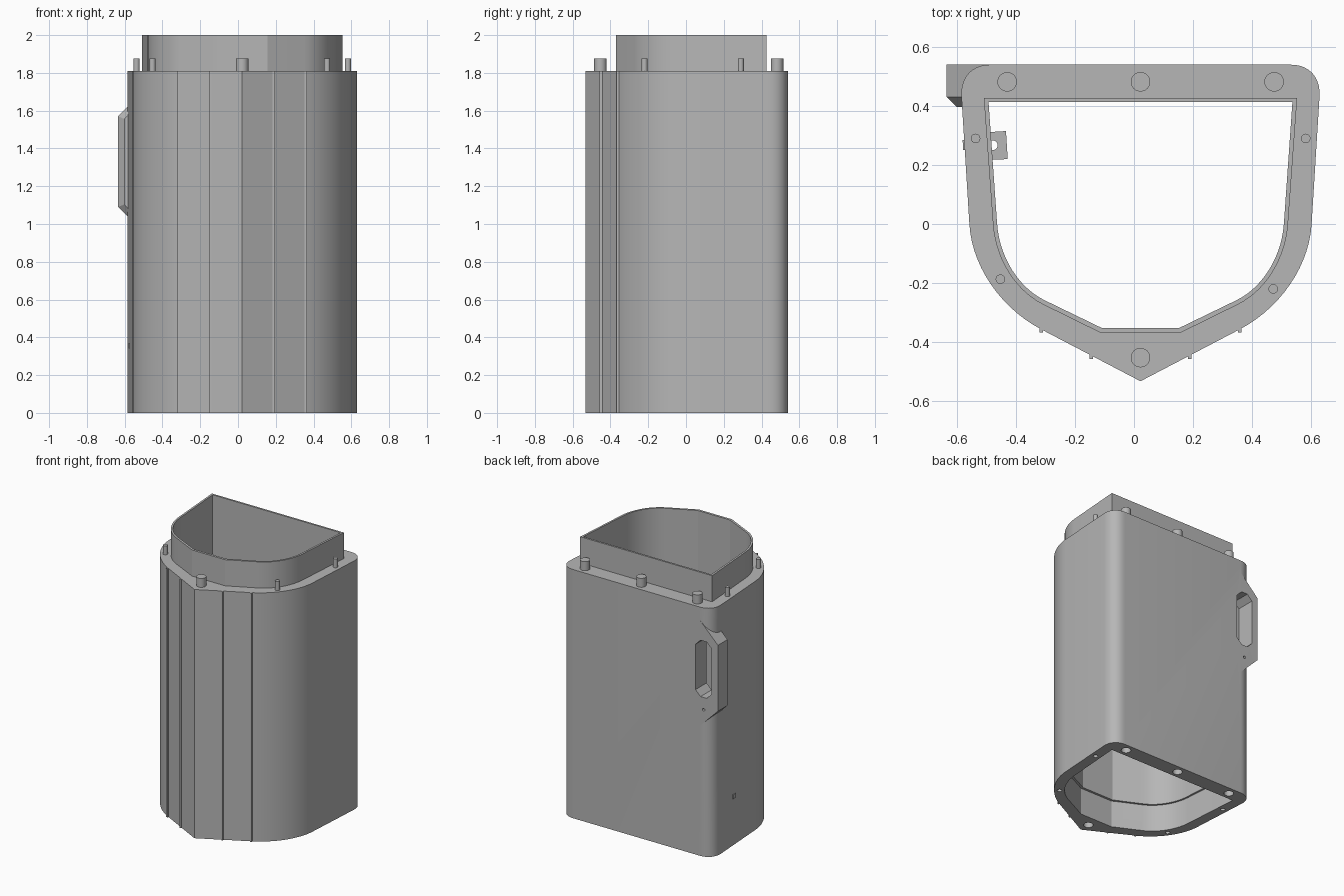
import bpy, bmesh
from math import radians, cos, sin, pi
from mathutils import Vector

if "Cube" in bpy.data.objects:
    bpy.data.objects.remove(bpy.data.objects["Cube"])

CX = 0.022           # symmetry line of the housing
BODY_TOP, TOP, SOCKET = 1.81, 2.0, 0.2

grey = bpy.data.materials.new("light grey")
grey.use_nodes = True
COLOUR = (0.47, 0.47, 0.47, 1)
grey.diffuse_color = COLOUR
grey.node_tree.nodes["Principled BSDF"].inputs["Base Color"].default_value = COLOUR


def curve(p0, corner, p3, n=14, k=0.6):
    """Rounded corner between two points, tangent to the corner's sides."""
    p0, c, p3 = Vector(p0), Vector(corner), Vector(p3)
    p1, p2 = p0.lerp(c, k), p3.lerp(c, k)
    pts = []
    for i in range(n + 1):
        t = i / n
        s = 1 - t
        pts.append(tuple(p0*s**3 + p1*3*s*s*t + p2*3*s*t*t + p3*t**3))
    return pts


def mirrored(half):
    """Full outline from its right half, front to back."""
    left = [(-x, y) for x, y in reversed(half) if x > 1e-5]
    return [(x + CX, y) for x, y in half + left]


def circle(x, y, r, n=24):
    return [(x + r*cos(2*pi*i/n), y + r*sin(2*pi*i/n)) for i in range(n)]


def prism(name, outline, lo, hi, axis="z", bevel=0):
    """Extrude an outline along z, or an x-z outline along y."""
    def place(p, h):
        return (p[0], p[1], h) if axis == "z" else (p[0], h, p[1])
    bm = bmesh.new()
    low = [bm.verts.new(place(p, lo)) for p in outline]
    high = [bm.verts.new(place(p, hi)) for p in outline]
    front = bm.faces.new(low)
    bm.faces.new(high)
    n = len(outline)
    for i in range(n):
        j = (i + 1) % n
        bm.faces.new((low[i], low[j], high[j], high[i]))
    bmesh.ops.recalc_face_normals(bm, faces=bm.faces)
    if bevel:
        bmesh.ops.bevel(bm, geom=list(front.edges), offset=bevel, segments=1, affect="EDGES")
    mesh = bpy.data.meshes.new(name)
    bm.to_mesh(mesh)
    bm.free()
    mesh.materials.append(grey)
    ob = bpy.data.objects.new(name, mesh)
    bpy.context.collection.objects.link(ob)
    return ob


def select(ob):
    bpy.ops.object.select_all(action="DESELECT")
    ob.select_set(True)
    bpy.context.view_layer.objects.active = ob


def combine(target, other, operation="DIFFERENCE"):
    mod = target.modifiers.new("shape", "BOOLEAN")
    mod.operation, mod.object, mod.solver = operation, other, "EXACT"
    select(target)
    bpy.ops.object.modifier_apply(modifier=mod.name)
    bpy.data.objects.remove(other)


# Outlines of the housing, the neck and the cavity
outer = mirrored([(0, -0.533)]
                 + curve((0.335, -0.358), (0.567, -0.237), (0.58, 0))
                 + curve((0.607, 0.434), (0.613, 0.54), (0.51, 0.54), 10))
neck_outline = mirrored([(0, -0.37), (0.133, -0.37)]
                        + curve((0.33, -0.273), (0.487, -0.195), (0.5, 0))
                        + [(0.531, 0.427), (0, 0.427)])
inner = mirrored([(0, -0.353), (0.13, -0.353)]
                 + curve((0.322, -0.26), (0.472, -0.19), (0.486, 0))
                 + [(0.515, 0.413), (0, 0.413)])

# Locating pins: x, y, radius
pins = [(x, 0.482, 0.033) for x in (-0.43, CX, 0.475)] + [
    (CX, -0.453, 0.033), (-0.537, 0.29, 0.016), (0.582, 0.29, 0.016),
    (-0.453, -0.187, 0.016), (0.472, -0.22, 0.016)]

# Housing with a chamfered grip on the right back corner
housing = prism("housing", outer, 0, BODY_TOP)
grip = prism("grip", [(-0.635, 1.09), (-0.635, 1.57), (-0.48, 1.725), (-0.48, 0.935)],
             0.397, 0.54, "y", 0.033)
combine(housing, grip, "UNION")

# Front ribs
for side in (-1, 1):
    for u in (0.167, 0.337):
        x, y = CX + side*u, -0.533 + u*0.522
        rib = prism("rib", [(x - 0.006, y + 0.02), (x - 0.006, y - 0.011),
                            (x + 0.006, y - 0.011), (x + 0.006, y + 0.02)], 0, BODY_TOP)
        combine(housing, rib, "UNION")

# Hollow interior, bottom socket and pin holes
combine(housing, prism("cavity", inner, -0.1, 2.1))
combine(housing, prism("socket", neck_outline, -0.1, SOCKET))
for x, y, r in pins:
    combine(housing, prism("hole", circle(x, y, r), -0.1, 0.08))

# Grip pocket, screw hole and cable hole
x0, x1, z0, z1, c = -0.585, -0.455, 1.16, 1.57, 0.04
pocket = [(x0 + c, z0), (x1 - c, z0), (x1, z0 + c), (x1, z1 - c),
          (x1 - c, z1), (x0 + c, z1), (x0, z1 - c), (x0, z0 + c)]
combine(housing, prism("pocket", pocket, 0.404, 0.7, "y"))
combine(housing, prism("screw_hole", circle(-0.52, 1.07, 0.01), 0.46, 0.7, "y"))

# Neck around the top opening
neck = prism("neck", neck_outline, BODY_TOP, TOP)
combine(neck, prism("neck_cutter", inner, 1.7, 2.1))

# Pins on the top rim
smooth = [housing, neck]
for x, y, r in pins:
    smooth.append(prism("pin", circle(x, y, r), BODY_TOP, 1.875))

# Cable block on the inner wall and its small outer nub
block = prism("cable_block", [(-0.5, 0.217), (-0.428, 0.22), (-0.434, 0.315), (-0.5, 0.311)],
              0.31, 0.4)
combine(block, prism("cable_hole", circle(-0.478, 0.267, 0.016), 0.2, 0.5))
prism("cable_nub", [(-0.579, 0.25), (-0.56, 0.25), (-0.56, 0.285), (-0.581, 0.285)],
      0.34, 0.37)

for ob in smooth:
    select(ob)
    bpy.ops.object.shade_smooth_by_angle(angle=radians(25))
